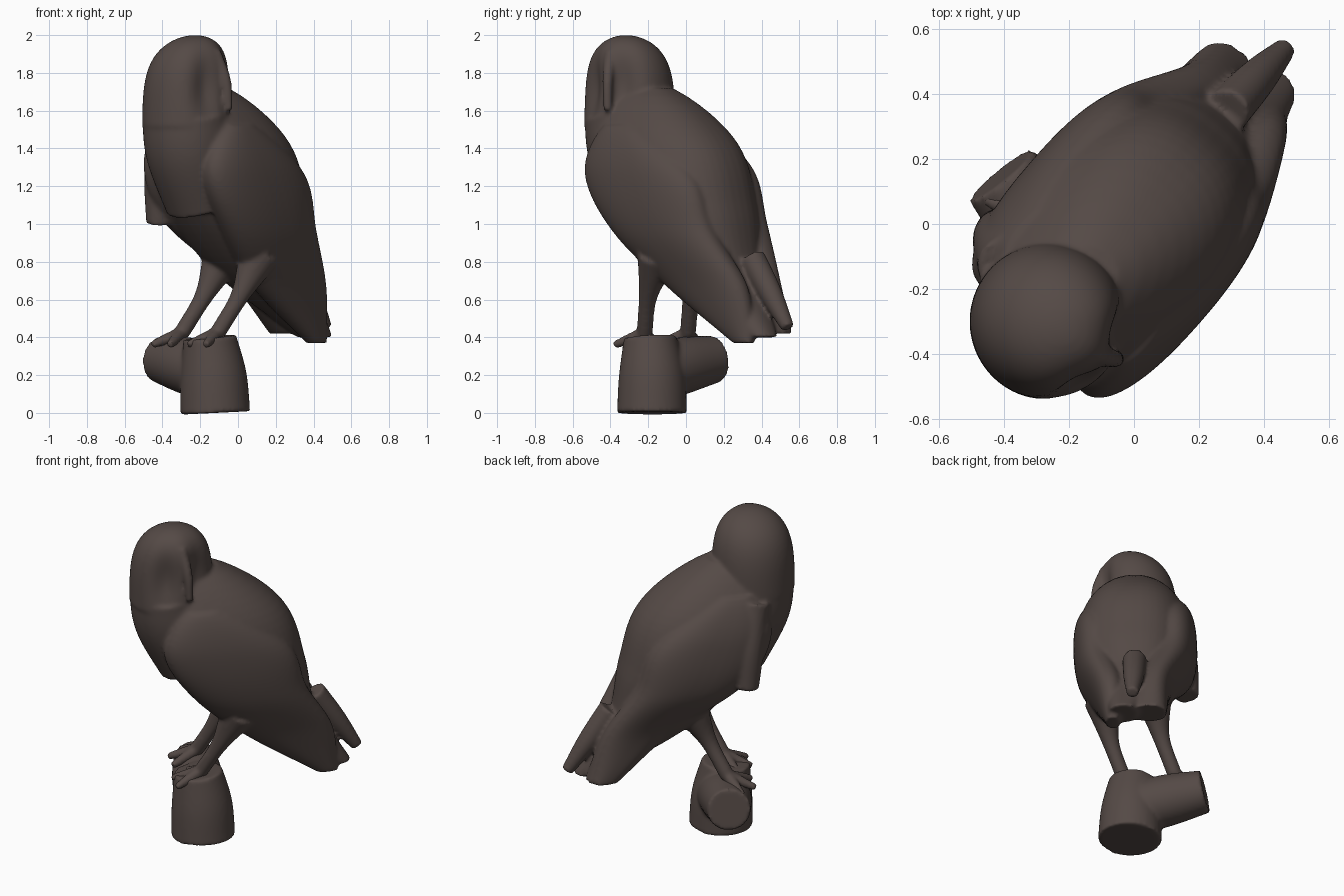
import bpy, bmesh, math
from mathutils import Vector

cube = bpy.data.objects.get("Cube")
if cube:
    bpy.data.objects.remove(cube)

brown = bpy.data.materials.new("dark_brown")
brown.use_nodes = True
brown.diffuse_color = (.09, .068, .061, 1)
shader = brown.node_tree.nodes["Principled BSDF"]
shader.inputs["Base Color"].default_value = brown.diffuse_color

TAILWARD = Vector((.66, .75, 0))
LEFTWARD = Vector((.75, -.66, 0))
UP = Vector((0, 0, 1))
STEPS = 32
SEGMENTS = 48


def spline(values, t):
    """Smooth curve through evenly spaced values, with t running from zero to one."""
    last = len(values) - 1
    place = t * last
    start = min(int(place), last - 1)
    f = place - start
    here, there = values[start], values[start + 1]
    before = values[start - 1] if start else here * 2 - there
    after = values[start + 2] if start + 2 <= last else there * 2 - here
    slope_here, slope_there = (there - before) / 2, (after - here) / 2
    ease = f * f * (3 - 2 * f)
    return (here * (1 - ease) + there * ease
            + slope_here * (f * (1 - f) ** 2) - slope_there * (f * f * (1 - f)))


def circle(power=2):
    """Unit circle points, squarer for a higher power."""
    points = []
    for i in range(SEGMENTS):
        angle = math.tau * i / SEGMENTS
        c, s = math.cos(angle), math.sin(angle)
        points.append((math.copysign(abs(c) ** (2 / power), c),
                       math.copysign(abs(s) ** (2 / power), s)))
    return points


def skin(bm, rings):
    """Join rings of points into a closed shell."""
    loops = [[bm.verts.new(point) for point in ring] for ring in rings]
    for lower, upper in zip(loops, loops[1:]):
        for i in range(SEGMENTS):
            bm.faces.new((lower[i - 1], lower[i], upper[i], upper[i - 1]))
    bm.faces.new(loops[0][::-1])
    bm.faces.new(loops[-1])
    return [vert for loop in loops for vert in loop]


def stack(bm, bottom, top, front, back, side, width, power):
    """Stack level sections along smooth edge profiles, domed over at the top."""
    rings = []
    for step in range(STEPS):
        t = step / STEPS
        dome = math.sqrt(1 - t ** 12)
        fore, aft = spline(front, t), spline(back, t)
        middle = (TAILWARD * (fore + aft) / 2 + LEFTWARD * spline(side, t)
                  + UP * (bottom + (top - bottom) * t))
        rings.append([middle + TAILWARD * (u * dome * (aft - fore) / 2)
                      + LEFTWARD * (v * dome * spline(width, t)) for u, v in circle(power)])
    skin(bm, rings)


def tube(bm, path, radii):
    """Sweep a tapering round section along a smooth path."""
    path = [Vector(point) for point in path]
    rings = []
    for step in range(STEPS + 1):
        t = step / STEPS
        ahead = spline(path, min(t + .01, 1)) - spline(path, max(t - .01, 0))
        across = ahead.cross(LEFTWARD + TAILWARD / 2).normalized()
        over = ahead.cross(across).normalized()
        rings.append([spline(path, t) + spline(radii, t) * (across * u + over * v)
                      for u, v in circle()])
    skin(bm, rings)


def finish(name, bm):
    """Fuse the shells into one smooth sculpted surface."""
    bmesh.ops.recalc_face_normals(bm, faces=bm.faces)
    mesh = bpy.data.meshes.new(name)
    bm.to_mesh(mesh)
    bm.free()
    mesh.materials.append(brown)
    part = bpy.data.objects.new(name, mesh)
    bpy.context.collection.objects.link(part)
    fuse = part.modifiers.new("fuse", "REMESH")
    fuse.mode = "VOXEL"
    fuse.voxel_size = .012
    fuse.use_smooth_shade = True
    soften = part.modifiers.new("soften", "SMOOTH")
    soften.iterations = 5


bird = bmesh.new()

# Body, from the tail up to the nape
stack(bird, .4, 1.76, front=(.46, -.06, -.4, -.58, -.54), back=(.66, .46, .39, .28, -.05),
      side=(.05, 0, 0, 0, 0), width=(.08, .23, .325, .31, .18), power=2.3)

# Left wing, folded along the flank and tail
stack(bird, .37, 1.56, front=(.44, 0, -.32, -.5, -.45), back=(.57, .53, .36, .25, -.1),
      side=(.11, .13, .2, .22, .22), width=(.04, .1, .13, .135, .1), power=2.3)

# Right wing, spread along the other side of the tail
stack(bird, .42, 1.6, front=(.43, .1, -.3, -.46, -.42), back=(.62, .52, .35, .24, -.1),
      side=(-.1, -.13, -.21, -.22, -.2), width=(.1, .1, .14, .14, .1), power=2.5)

# Blunt lower corner of the right wing
tube(bird, [TAILWARD * -.29 - LEFTWARD * .3 + UP, TAILWARD * -.31 - LEFTWARD * .27 + UP * 1.25,
            TAILWARD * -.35 - LEFTWARD * .2 + UP * 1.5], (.07, .09, .1))

# Ridge along the tail to its tip
tube(bird, [(.29, .35, .82), (.38, .45, .63), (.465, .54, .45)], (.07, .06, .035))

# Neck, flowing into the breast
tube(bird, [(-.27, -.3, 1.57), (-.25, -.28, 1.38), (-.18, -.2, 1.1)], (.238, .236, .2))

# Head, turned to the left
head_centre = Vector((-.265, -.3, 0))
head_rings = []
for step in range(4, STEPS):
    rise = math.sin(math.pi / 2 * step / STEPS)
    radius = .242 * math.sqrt(1 - rise ** 5)
    middle = head_centre + UP * (1.4 + .6 * rise) + Vector((.04, -.02, 0)) * rise ** 4
    head_rings.append([middle + Vector((u, v, 0)) * radius for u, v in circle()])
head = skin(bird, head_rings)

# Two hollow face discs
face_angle = math.atan2(-.6, .8)
for vert in head:
    offset = vert.co - head_centre
    turn = math.remainder(math.atan2(offset.y, offset.x) - face_angle, math.tau)
    outward = Vector((offset.x, offset.y, 0)).normalized()
    for side in (-1, 1):
        reach = ((turn - side * .46) / .36) ** 2 + ((offset.z - 1.72) / .17) ** 2
        vert.co -= outward * .055 * math.exp(-reach)

# Brow and beak ridge
tube(bird, [(-.12, -.4, 1.91), (-.065, -.415, 1.76), (-.05, -.415, 1.6)], (.03, .028, .022))

# Legs, each with three spread toes
for shift in (Vector((0, 0, 0)), Vector((.19, -.23, 0))):
    hip = shift + Vector((-.08, .08, .83))
    shin = shift + Vector((-.18, .03, .62))
    foot = shift + Vector((-.3, .01, .42))
    tube(bird, (hip, shin, foot), (.11, .05, .042))
    for spread in (-.8, 0, .8):
        heading = math.pi + .4 + spread
        stride = Vector((math.cos(heading), math.sin(heading), 0)) * .17
        tube(bird, (foot, foot + stride / 2 - UP * .03, foot + stride - UP * .06),
             (.036, .03, .02))

finish("owl", bird)

# Perch: upright trunk with a cut side branch
perch = bmesh.new()
tube(perch, [(-.12, -.18, 0), (-.13, -.18, .2), (-.15, -.19, .4)], (.185, .175, .14))
tube(perch, [(-.12, -.18, .2), (-.27, -.02, .25), (-.41, .15, .285)], (.15, .15, .125))
finish("perch", perch)
